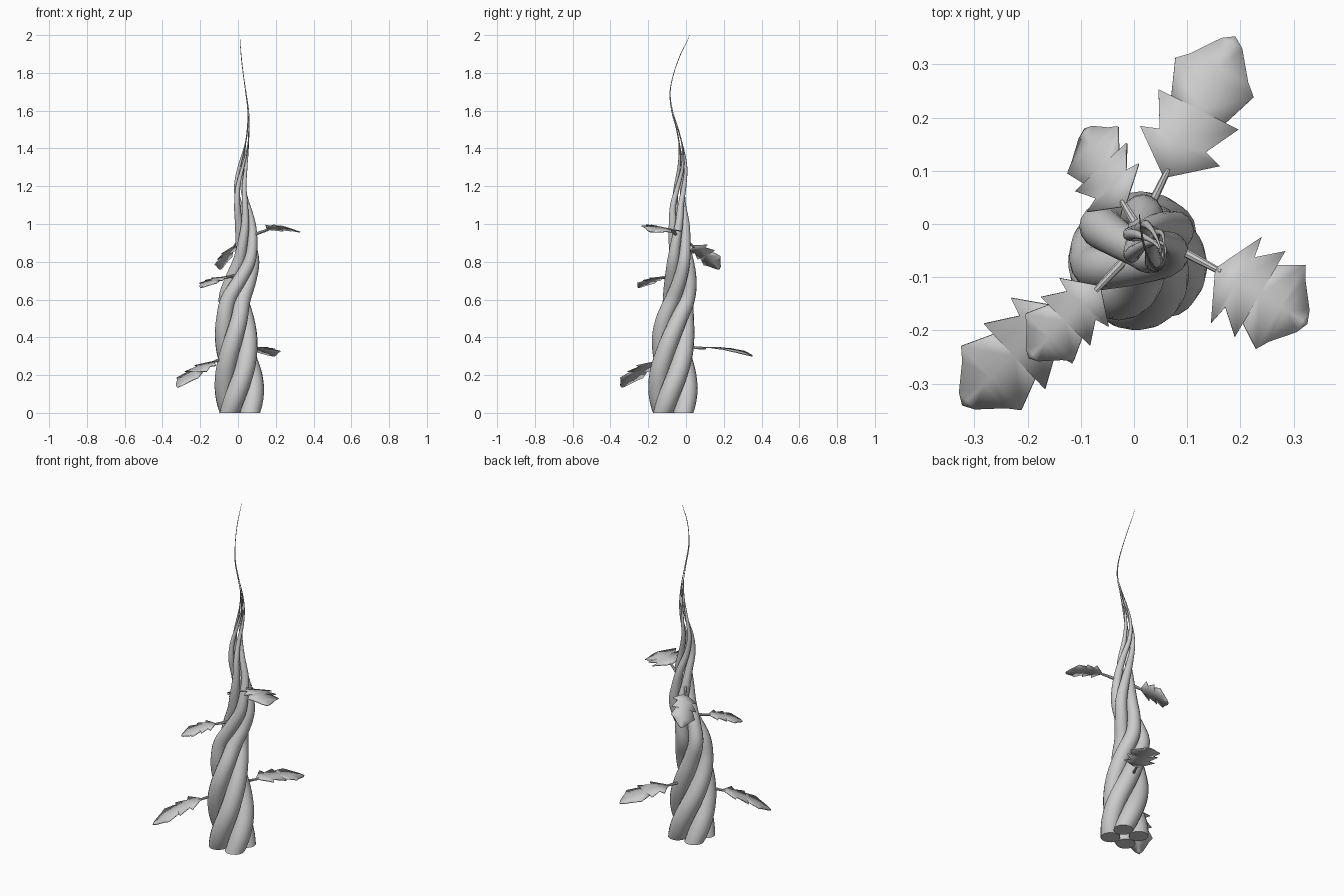
import bpy, bmesh, math
from mathutils import Vector, Matrix

if "Cube" in bpy.data.objects:
    bpy.data.objects.remove(bpy.data.objects["Cube"])

# Stalk every 0.1 in height: axis x, axis y, strand offset, strand radius
STALK = [
    (.010, -.068, .076, .053), (.008, -.069, .077, .054), (.004, -.070, .075, .053),
    (-.004, -.070, .070, .051), (-.010, -.068, .065, .048), (-.015, -.058, .060, .044),
    (-.018, -.038, .055, .041), (.012, -.029, .049, .036), (.042, -.029, .043, .032),
    (.045, -.034, .038, .026), (.039, -.036, .034, .021), (.022, -.042, .030, .016),
    (.012, -.031, .024, .012), (.024, -.019, .018, .008), (.043, -.025, .012, .004),
    (.054, -.045, .006, .002), (.054, -.074, .003, .0014), (.041, -.084, .002, .0012),
    (.027, -.064, .001, .001), (.016, -.028, .001, .001), (.010, .018, 0, .0008)]
TURN = 2 * math.pi / 1.15        # twist per unit height


def stalk_at(z):
    """Smooth (Catmull-Rom) reading of the stalk table."""
    f = min(z * 10, 19.9999)
    i, t = int(f), f - int(f)
    p = [STALK[min(max(i + k, 0), 20)] for k in (-1, 0, 1, 2)]
    return [0.5 * (2 * b + (c - a) * t + (2 * a - 5 * b + 4 * c - d) * t * t
                   + (3 * b - a - 3 * c + d) * t ** 3) for a, b, c, d in zip(*p)]


def finish(bm, name):
    bmesh.ops.recalc_face_normals(bm, faces=bm.faces)
    mesh = bpy.data.meshes.new(name)
    bm.to_mesh(mesh)
    bm.free()
    ob = bpy.data.objects.new(name, mesh)
    bpy.context.collection.objects.link(ob)
    bpy.context.view_layer.objects.active = ob
    bpy.ops.object.select_all(action='DESELECT')
    ob.select_set(True)
    bpy.ops.object.shade_smooth_by_angle(angle=math.radians(40))
    return ob


def tube(name, pts, radii, sides, flat_base=False):
    """Capped round tube along a path."""
    bm = bmesh.new()
    rings = []
    for i, p in enumerate(pts):
        tan = (pts[min(i + 1, len(pts) - 1)] - pts[max(i - 1, 0)]).normalized()
        if flat_base and i < 3:
            tan = Vector((0, 0, 1)).lerp(tan, i / 3).normalized()
        ref = Vector((1, 0, 0)) if abs(tan.x) < .8 else Vector((0, 1, 0))
        b = tan.cross(ref).normalized()
        a = b.cross(tan)
        r = max(radii[i], .0008)
        rings.append([bm.verts.new(p + r * (a * math.cos(w) + b * math.sin(w)))
                      for w in (2 * math.pi * k / sides for k in range(sides))])
    for lo, hi in zip(rings, rings[1:]):
        for k in range(sides):
            j = (k + 1) % sides
            bm.faces.new((lo[k], lo[j], hi[j], hi[k]))
    bm.faces.new(rings[0])
    bm.faces.new(rings[-1])
    return finish(bm, name)


# Four twisted strands
STEPS = 80
for s in range(4):
    pts, radii = [], []
    for i in range(STEPS + 1):
        z = 2 * i / STEPS
        x, y, d, r = stalk_at(z)
        w = math.pi / 4 + s * math.pi / 2 + TURN * z
        # low rings are lifted so the tilted tube stays above the ground
        pts.append(Vector((x + d * math.cos(w), y + d * math.sin(w), z)))
        radii.append(r)
    tube(f"vine_strand_{s + 1}", pts, radii, 16, True)

# Half outline of a serrated leaf: along, across (fractions of length and width)
HALF = [(0, .03), (.21, .5), (.25, .29), (.47, .5), (.47, .34), (.70, .49),
        (.77, .36), (.95, .13)]


def leaf(n, stem, base, tip, width, roll, bend):
    stem, base, tip = Vector(stem), Vector(base), Vector(tip)
    u = tip - base
    side = Vector((0, 0, 1)).cross(u).normalized()
    side = Matrix.Rotation(math.radians(roll), 3, u.normalized()) @ side
    nrm = u.normalized().cross(side)

    def place(t, v):
        return base + u * t + side * (v * width) + nrm * (bend * 4 * t * (1 - t))

    # blade: two mirrored halves joined on the midrib, then thickened
    bm = bmesh.new()
    rib = [bm.verts.new(place(t, 0)) for t, v in HALF]
    end = bm.verts.new(place(1, 0))
    for m in (1, -1):
        rim = [bm.verts.new(place(t, v * m)) for t, v in HALF]
        for i in range(len(HALF) - 1):
            if HALF[i][0] == HALF[i + 1][0]:
                continue
            bm.faces.new((rib[i], rib[i + 1], rim[i + 1], rim[i]))
        bm.faces.new((rib[-1], end, rim[-1]))
    # weld the tooth step on the midrib
    bmesh.ops.remove_doubles(bm, verts=bm.verts, dist=1e-5)
    ob = finish(bm, f"leaf_{n}")
    mod = ob.modifiers.new("thickness", 'SOLIDIFY')
    mod.thickness, mod.offset = .005, 0
    # leaf stalk
    tube(f"leaf_stalk_{n}", [stem, (stem + base) / 2, base + u * .05], [.009, .008, .006], 8)


leaf(1, (.015, 0, .345), (.058, .09, .345), (.19, .352, .30), .168, 0, .015)
leaf(2, (-.06, -.10, .295), (-.13, -.16, .272), (-.322, -.34, .135), .168, 0, .012)
leaf(3, (-.01, -.06, .725), (-.065, -.118, .72), (-.197, -.252, .663), .13, 0, .008)
leaf(4, (.07, -.04, .935), (.155, -.085, .972), (.325, -.188, .958), .19, -10, .014)
leaf(5, (.01, -.01, .92), (-.018, .035, .885), (-.092, .178, .76), .14, -25, .014)
